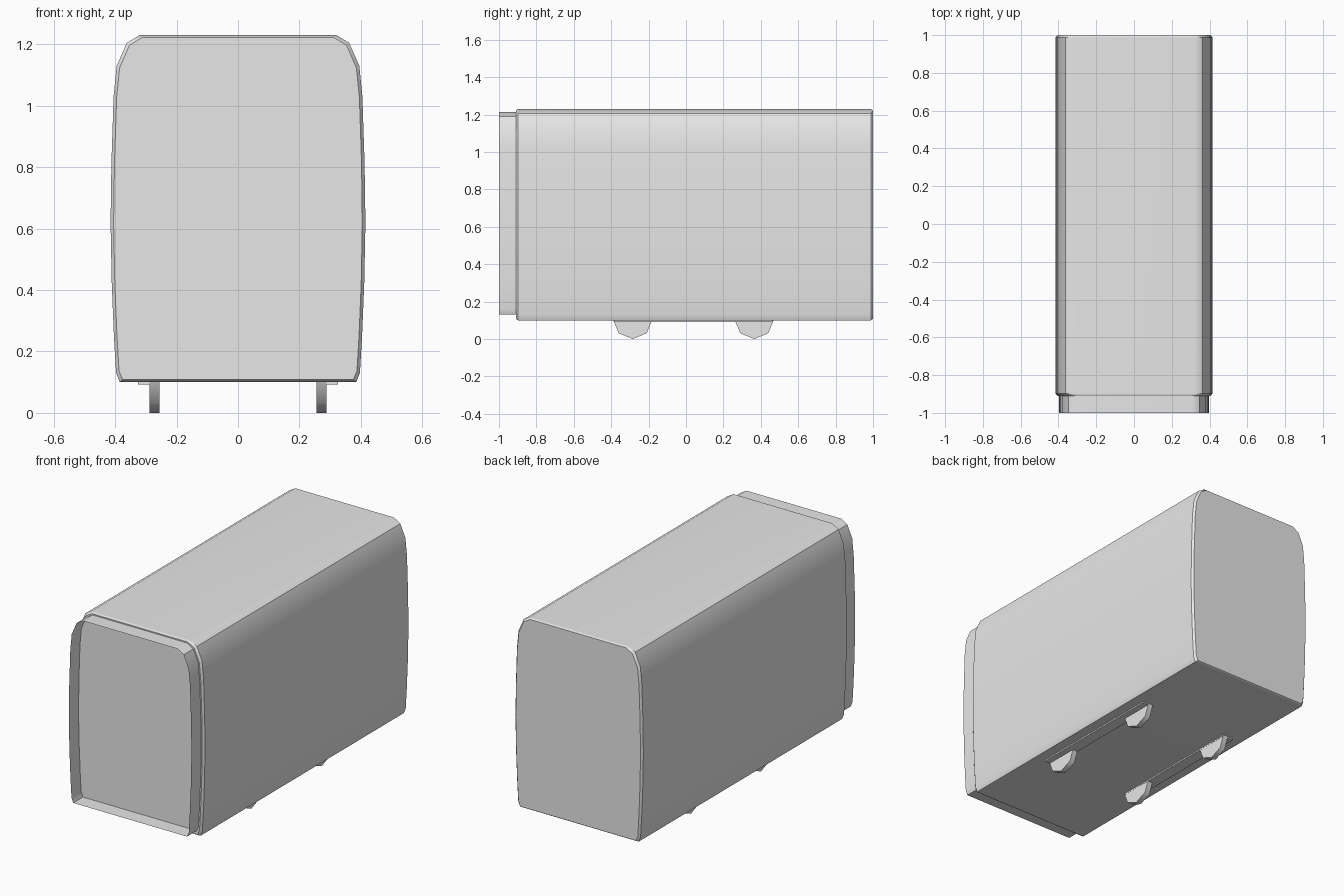
import bpy, bmesh, math

cube = bpy.data.objects.get("Cube")
if cube:
    bpy.data.objects.remove(cube, do_unlink=True)

grey = bpy.data.materials.new("plain grey")
grey.use_nodes = True
grey.diffuse_color = (0.8, 0.8, 0.8, 1)
grey.node_tree.nodes["Principled BSDF"].inputs["Base Color"].default_value = (0.8, 0.8, 0.8, 1)


def finish(name, bm, angle):
    """Turn a bmesh into a smooth-shaded object with crisp hard edges."""
    bmesh.ops.recalc_face_normals(bm, faces=bm.faces)
    mesh = bpy.data.meshes.new(name)
    bm.to_mesh(mesh)
    bm.free()
    mesh.materials.append(grey)
    obj = bpy.data.objects.new(name, mesh)
    bpy.context.collection.objects.link(obj)
    bpy.ops.object.select_all(action='DESELECT')
    obj.select_set(True)
    bpy.context.view_layer.objects.active = obj
    bpy.ops.object.shade_smooth_by_angle(angle=math.radians(angle))
    weighted = obj.modifiers.new("weighted normals", 'WEIGHTED_NORMAL')
    weighted.keep_sharp = True
    return obj


def loft(bm, rings, capped=True):
    """Skin a series of equal-length closed rings, optionally closing the ends."""
    loops = [[bm.verts.new(p) for p in ring] for ring in rings]
    for a, b in zip(loops, loops[1:]):
        for i in range(len(a)):
            j = (i + 1) % len(a)
            bm.faces.new((a[i], a[j], b[j], b[i]))
    if capped:
        bm.faces.new(loops[0])
        bm.faces.new(loops[-1])


# Half outline of the shell, from bottom to top, mirrored into a full ring
half = [(0.385, 0.1), (0.397, 0.13), (0.404, 0.25), (0.411, 0.42), (0.415, 0.62),
        (0.412, 0.82), (0.405, 1.03), (0.395, 1.13), (0.362, 1.205), (0.32, 1.23)]
outline = half + [(-x, z) for x, z in reversed(half)]
MID_Z, HALF_H = 0.665, 0.565


def ring(y, inset_x, inset_z):
    sx = 1 - inset_x / 0.415
    sz = 1 - inset_z / HALF_H
    return [(x * sx, y, MID_Z + (z - MID_Z) * sz) for x, z in outline]


# Main body: long shell with chamfered ends
bm = bmesh.new()
loft(bm, [ring(-0.91, 0.01, 0.008), ring(-0.898, 0, 0),
          ring(0.988, 0, 0), ring(1.0, 0.01, 0.008)])
finish("body_shell", bm, 35)

# Open collar standing proud of the front panel
bm = bmesh.new()
collar = [[(x, y, 0.13 + (z - 0.1) * 1.085 / 1.13) for x, _, z in ring(y, 0.017, 0)]
          for y in (-1.0, -0.908)]
loft(bm, collar, capped=False)
finish("front_collar", bm, 35)

# Feet: lower halves of eight-sided wheels, and a mounting strip per side
RADIUS = 0.106
for side, sign in (("left", 1), ("right", -1)):
    for place, cy in (("front", -0.285), ("back", 0.365)):
        bm = bmesh.new()
        arc = [(cy + RADIUS * math.cos(a), RADIUS + RADIUS * math.sin(a))
               for a in (math.pi + k * math.pi / 4 for k in range(5))]
        loft(bm, [[(sign * x, y, z) for y, z in arc] for x in (0.256, 0.288)])
        finish(f"{side}_{place}_foot", bm, 50)
    bm = bmesh.new()
    bmesh.ops.create_cube(bm, size=1)
    for v in bm.verts:
        v.co = (sign * 0.29 + v.co.x * 0.07, 0.04 + v.co.y * 0.85, 0.099 + v.co.z * 0.014)
    finish(f"{side}_foot_strip", bm, 30)
